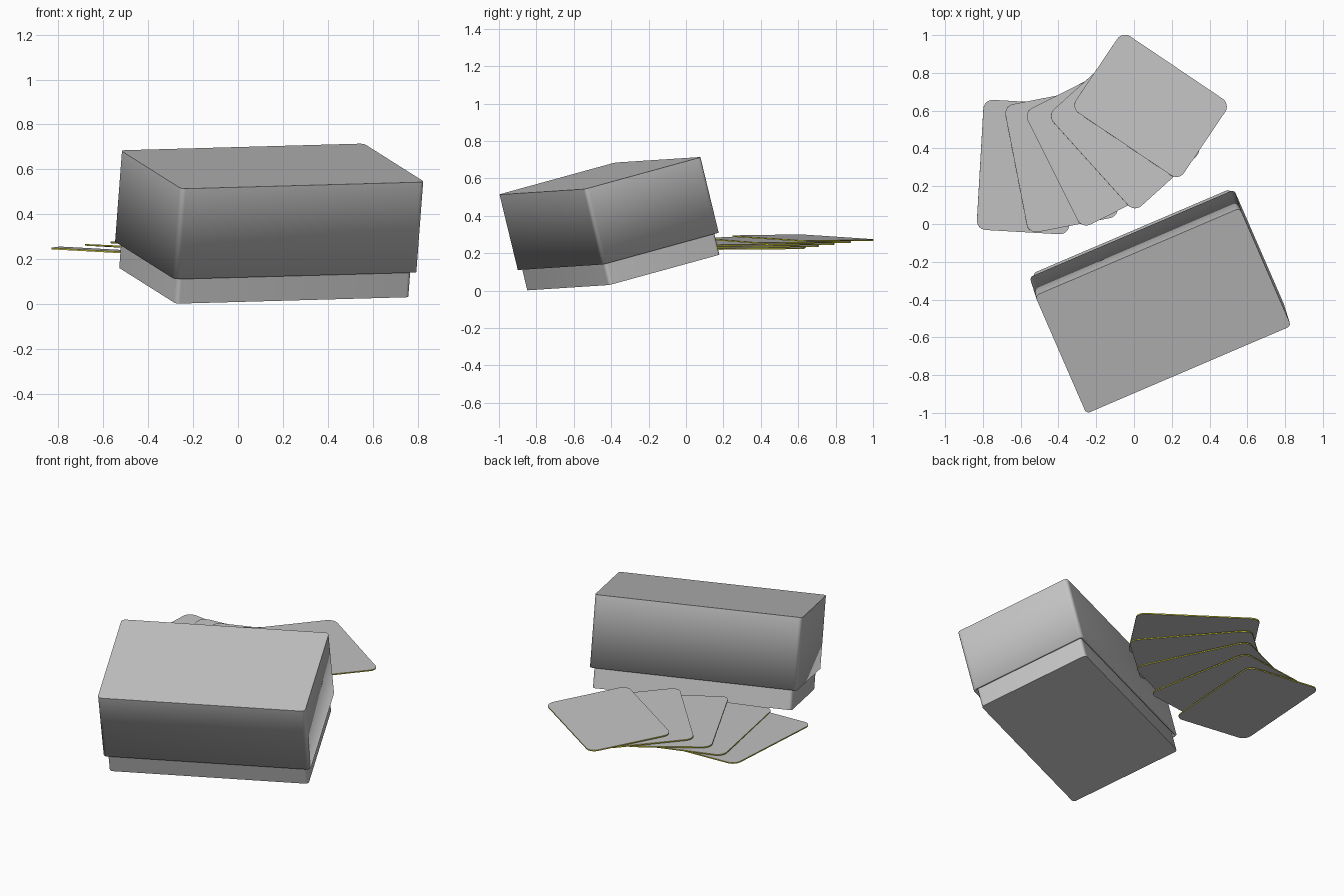
import bpy, bmesh, math
from mathutils import Vector, Matrix

if "Cube" in bpy.data.objects:
    bpy.data.objects.remove(bpy.data.objects["Cube"])


def material(name, rgb):
    m = bpy.data.materials.new(name)
    m.diffuse_color = (*rgb, 1.0)
    m.use_nodes = True
    m.node_tree.nodes["Principled BSDF"].inputs["Base Color"].default_value = m.diffuse_color
    return m


grey = material("light_grey", (0.55, 0.55, 0.55))
yellow = material("edge_yellow", (0.6, 0.56, 0.03))


def frame(origin, x_dir, y_dir):
    """Matrix from an origin and two (nearly) perpendicular directions."""
    x = Vector(x_dir).normalized()
    z = x.cross(Vector(y_dir)).normalized()
    y = z.cross(x)
    m = Matrix((x, y, z)).transposed().to_4x4()
    m.translation = Vector(origin)
    return m


def rounded_slab(name, sx, sy, z0, z1, radius, matrix, side_mat=0, open_bottom=False):
    """Upright prism with a rounded rectangle outline."""
    bm = bmesh.new()
    outline = []
    steps = 6
    for k, (cx, cy) in enumerate(((1, 1), (-1, 1), (-1, -1), (1, -1))):
        for i in range(steps + 1):
            a = math.pi / 2 * (k + i / steps)
            outline.append((cx * (sx / 2 - radius) + radius * math.cos(a),
                            cy * (sy / 2 - radius) + radius * math.sin(a)))
    low = [bm.verts.new((x, y, z0)) for x, y in outline]
    high = [bm.verts.new((x, y, z1)) for x, y in outline]
    bm.faces.new(high)
    if not open_bottom:
        bm.faces.new(low[::-1])
    n = len(outline)
    for i in range(n):
        j = (i + 1) % n
        f = bm.faces.new((low[i], low[j], high[j], high[i]))
        f.material_index = side_mat
    mesh = bpy.data.meshes.new(name)
    bm.to_mesh(mesh)
    bm.free()
    mesh.materials.append(grey)
    mesh.materials.append(yellow)
    ob = bpy.data.objects.new(name, mesh)
    bpy.context.collection.objects.link(ob)
    ob.matrix_world = matrix
    bpy.context.view_layer.objects.active = ob
    bpy.ops.object.select_all(action='DESELECT')
    ob.select_set(True)
    bpy.ops.object.shade_smooth_by_angle(angle=math.radians(30))
    return ob


# Tilted box: inner tray with a hollow lid pulled over it
box_frame = frame((0.115, -0.335, 0.0975), (1.08, 0.462, 0.03), (-0.265, 0.62, 0.17))
rounded_slab("box_base", 1.134, 0.668, 0.0, 0.5, 0.02, box_frame)
lid = rounded_slab("box_lid", 1.18, 0.702, 0.117, 0.533, 0.022, box_frame, open_bottom=True)
shell = lid.modifiers.new("wall", 'SOLIDIFY')
shell.thickness = 0.014
shell.offset = -1

# Fan of cards: outer corner (x, y), long-side angle, bottom card first
LONG, SHORT, TILT = 0.69, 0.49, -0.055
fan = [(-0.795, 0.66, -93.3), (-0.69, 0.625, -79), (-0.585, 0.592, -63.4),
       (-0.46, 0.575, -48), (-0.335, 0.615, -34)]
for i, (x, y, deg) in enumerate(fan):
    a = math.radians(deg)
    d = Vector((math.cos(a), math.sin(a), -0.008))
    s = Vector((-math.sin(a), math.cos(a), TILT))
    centre = Vector((x, y, 0)) + d * LONG / 2 + s * SHORT / 2
    centre.z = 0.2365 + 0.0112 * i
    rounded_slab(f"card_{i + 1}", LONG, SHORT, -0.0035, 0.0035, 0.05,
                 frame(centre, d, s), side_mat=1)
